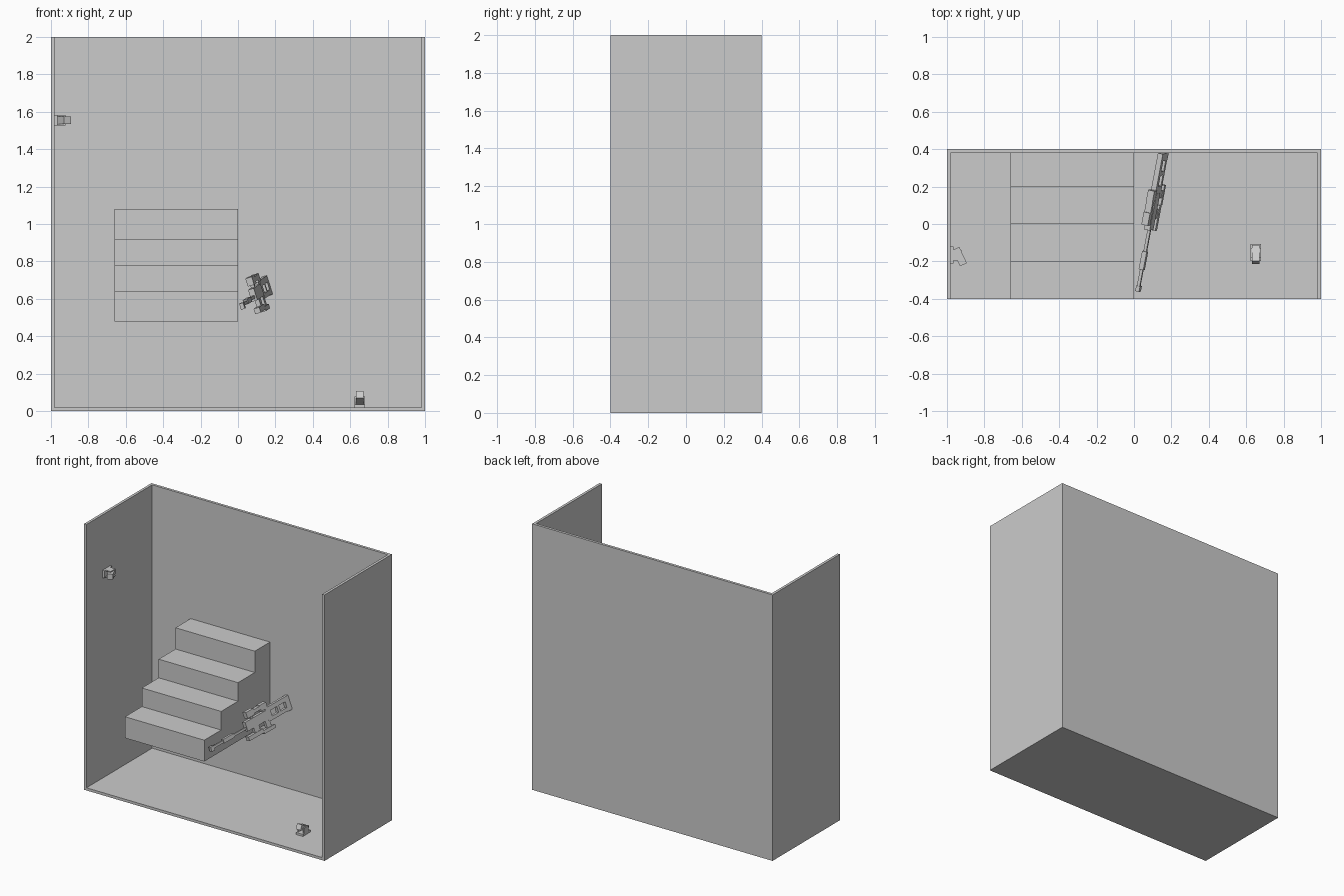
import bpy, bmesh
from math import radians
from mathutils import Matrix, Vector

if "Cube" in bpy.data.objects:
    bpy.data.objects.remove(bpy.data.objects["Cube"])

grey = bpy.data.materials.new("plain_grey")
grey.use_nodes = True
colour = (0.6, 0.6, 0.6, 1)
grey.diffuse_color = colour
grey.node_tree.nodes["Principled BSDF"].inputs["Base Color"].default_value = colour


def finish(name, bm, frame=Matrix()):
    """Turn a bmesh into a grey object placed by a frame."""
    bm.transform(frame)
    bmesh.ops.recalc_face_normals(bm, faces=bm.faces)
    mesh = bpy.data.meshes.new(name)
    bm.to_mesh(mesh)
    bm.free()
    mesh.materials.append(grey)
    obj = bpy.data.objects.new(name, mesh)
    bpy.context.scene.collection.objects.link(obj)
    return obj


def add_box(bm, low, high, turn=Matrix()):
    """Box between two corners; turn rotates it about its own centre."""
    low, high = Vector(low), Vector(high)
    place = Matrix.Translation((low + high) / 2) @ turn
    size = Matrix.Diagonal((*(high - low), 1))
    bmesh.ops.create_cube(bm, size=1, matrix=place @ size)


def add_prism(bm, profile, x0, x1):
    """Extrude a (y, z) outline along x."""
    face = bm.faces.new([bm.verts.new((x0, y, z)) for y, z in profile])
    out = bmesh.ops.extrude_face_region(bm, geom=[face])
    verts = [v for v in out["geom"] if isinstance(v, bmesh.types.BMVert)]
    bmesh.ops.translate(bm, verts=verts, vec=(x1 - x0, 0, 0))


# Room shell, open at the front and the top
bm = bmesh.new()
add_box(bm, (-1, -0.4, 0), (1, 0.4, 2))
bm.normal_update()
bmesh.ops.delete(bm, geom=[f for f in bm.faces if f.normal.y < -0.5 or f.normal.z > 0.5],
                 context="FACES")
room = bm.copy()
bm.free()
shell = bpy.data.meshes.new("room_shell")
room.to_mesh(shell)
room.free()
shell.materials.append(grey)
shell_obj = bpy.data.objects.new("room_shell", shell)
bpy.context.scene.collection.objects.link(shell_obj)
solid = shell_obj.modifiers.new("wall_thickness", "SOLIDIFY")
solid.thickness = 0.02
solid.offset = -1
solid.use_even_offset = True

# Stairs fixed to the back wall
outline = [(0.38, 0.48), (-0.4, 0.48)]
treads = [0.64, 0.78, 0.92, 1.08]
for i, z in enumerate(treads):
    y = -0.4 + 0.2 * i
    outline += [(y, z), (min(y + 0.2, 0.38), z)]
bm = bmesh.new()
add_prism(bm, outline, -0.66, 0)
finish("stairs", bm)


# Small tilted units: a bracket with a block held between two ears
def mounted_unit(name, frame):
    bm = bmesh.new()
    add_box(bm, (-0.028, -0.04, 0), (0.028, 0.05, 0.016))
    for side in (-1, 1):
        ear = sorted((side * 0.02, side * 0.028))
        add_box(bm, (ear[0], -0.025, 0.016), (ear[1], 0.03, 0.057))
    add_box(bm, (-0.02, -0.052, 0.028), (0.02, 0.043, 0.068),
            Matrix.Rotation(radians(-25), 4, "X"))
    finish(name, bm, frame)


mounted_unit("floor_unit", Matrix.Translation((0.65, -0.158, 0.02)))
mounted_unit("wall_unit", Matrix.Translation((-0.98, -0.17, 1.555))
             @ Matrix.Rotation(radians(90), 4, "Y"))

# Rifle leaning on the stairs: local x is thickness, y runs muzzle to stock, z is up
along = Vector((0.183, 0.974, 0.13)).normalized()
side = Vector((0.935, -0.215, 0.28))
side = (side - along * side.dot(along)).normalized()
up = side.cross(along)
lean = Matrix((side, along, up)).transposed().to_4x4()
lean.translation = (0.02, -0.36, 0.565)


def rifle_part(name, half, *boxes):
    bm = bmesh.new()
    for y0, y1, z0, z1 in boxes:
        add_box(bm, (-half, y0, z0), (half, y1, z1))
    finish(name, bm, lean)


rifle_part("rifle_barrel", 0.008, (0.0, 0.36, -0.008, 0.008))
rifle_part("rifle_muzzle", 0.011, (0.0, 0.03, -0.022, 0.012))
rifle_part("rifle_handguard", 0.013, (0.12, 0.22, -0.012, 0.016))
rifle_part("rifle_receiver", 0.016, (0.34, 0.54, -0.022, 0.045))
rifle_part("rifle_sight", 0.018, (0.37, 0.44, 0.06, 0.105), (0.44, 0.5, 0.07, 0.095),
           (0.5, 0.56, 0.055, 0.1))
rifle_part("rifle_sight_mounts", 0.01, (0.4, 0.42, 0.045, 0.06), (0.52, 0.54, 0.045, 0.055))
rifle_part("rifle_magazine", 0.012, (0.4, 0.45, -0.075, -0.022))
rifle_part("rifle_grip", 0.012, (0.51, 0.55, -0.085, -0.022))
rifle_part("rifle_lower_rail", 0.016, (0.33, 0.47, -0.09, -0.06), (0.47, 0.58, -0.1, -0.075))
rifle_part("rifle_stock", 0.014, (0.54, 0.76, 0.028, 0.06), (0.54, 0.72, -0.04, -0.015),
           (0.54, 0.58, -0.015, 0.028), (0.64, 0.66, -0.015, 0.028),
           (0.72, 0.76, -0.045, 0.028))
